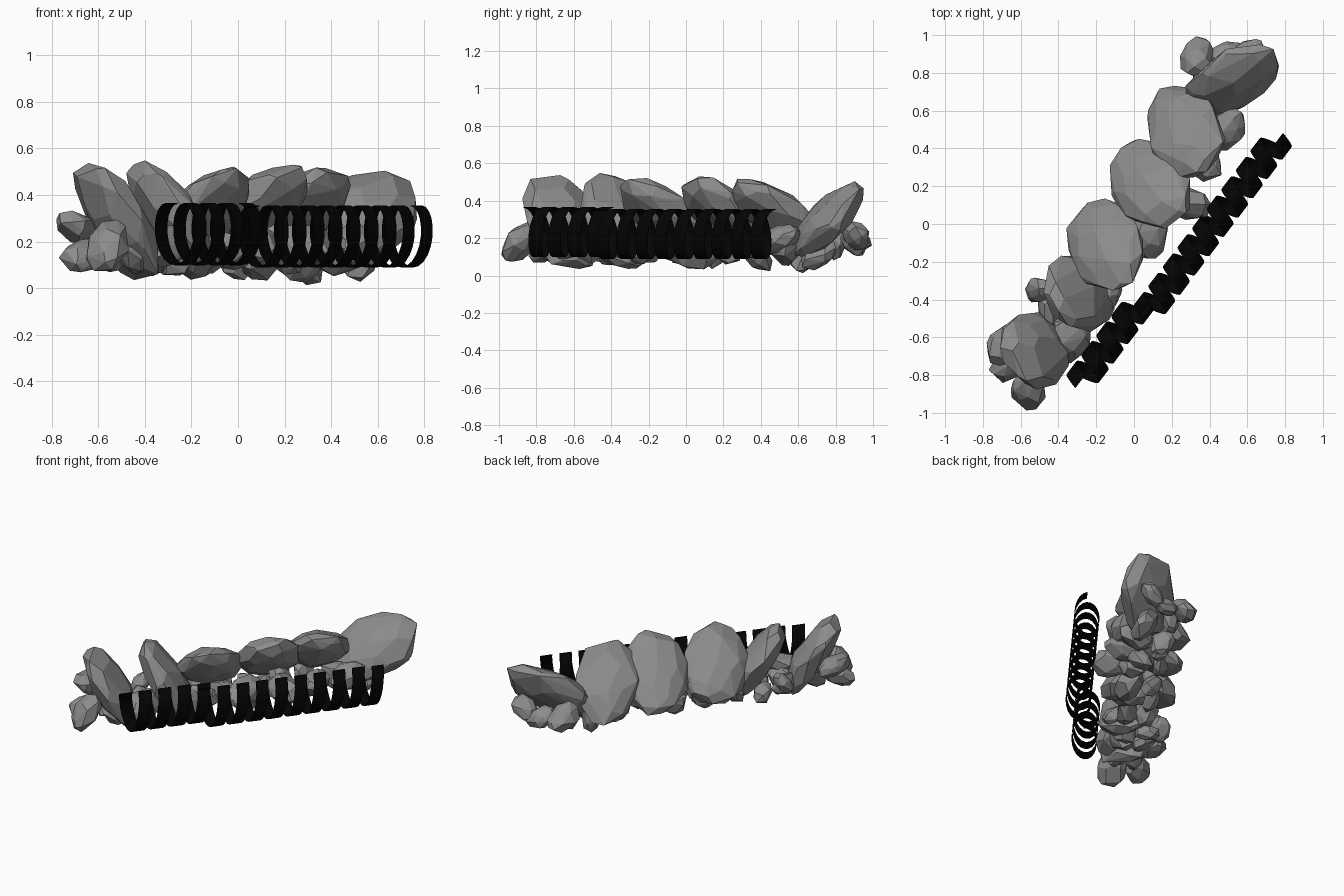
import bpy, bmesh, math, random
from mathutils import Vector, Matrix

if "Cube" in bpy.data.objects:
    bpy.data.objects.remove(bpy.data.objects["Cube"])

random.seed(11)


def material(name, colour):
    m = bpy.data.materials.new(name)
    m.diffuse_color = (*colour, 1)
    m.use_nodes = True
    m.node_tree.nodes["Principled BSDF"].inputs["Base Color"].default_value = m.diffuse_color
    return m


ROCK = material("rock grey", (0.26, 0.26, 0.26))
BLACK = material("wire black", (0.001, 0.001, 0.001))


def add_object(name, bm, mat):
    mesh = bpy.data.meshes.new(name)
    bm.to_mesh(mesh)
    bm.free()
    mesh.materials.append(mat)
    obj = bpy.data.objects.new(name, mesh)
    bpy.context.collection.objects.link(obj)
    return obj


def stone(name, centre, normal, long_axis, size, points):
    """Faceted boulder: hull of scattered points on a tilted ellipsoid."""
    n = Vector(normal).normalized()
    u = Vector(long_axis)
    u = (u - n * u.dot(n)).normalized()
    rot = Matrix((u, n.cross(u), n)).transposed()
    bm = bmesh.new()
    for i in range(points):
        z = 1 - 2 * (i + 0.5) / points
        a = i * 2.39996 + random.uniform(-0.35, 0.35)
        z = max(-1, min(1, z + random.uniform(-0.07, 0.07)))
        r = math.sqrt(1 - z * z)
        k = random.uniform(0.95, 1.07)
        p = Vector((r * math.cos(a) * size[0], r * math.sin(a) * size[1], z * size[2])) * k
        bm.verts.new(rot @ p + Vector(centre))
    bmesh.ops.convex_hull(bm, input=bm.verts[:])
    loose = [v for v in bm.verts if not v.link_faces]
    bmesh.ops.delete(bm, geom=loose, context='VERTS')
    bmesh.ops.dissolve_limit(bm, angle_limit=math.radians(9), verts=bm.verts[:], edges=bm.edges[:])
    bmesh.ops.recalc_face_normals(bm, faces=bm.faces[:])
    low = min(v.co.z for v in bm.verts)
    if low < 0.01:                       # rest on the ground
        bmesh.ops.translate(bm, verts=bm.verts[:], vec=(0, 0, 0.01 - low))
    return add_object(name, bm, ROCK)


# Large leaning slabs: centre, face normal, long axis
slabs = [
    ((-0.515, -0.66, 0.285), (0.75, 0.40, 0.53), (0.47, 0.25, -0.85)),
    ((-0.29, -0.37, 0.285), (0.75, 0.40, 0.53), (0.47, 0.25, -0.85)),
    ((-0.15, -0.11, 0.32), (-0.47, 0.40, 0.76), (-0.30, 0.72, -0.60)),
    ((0.09, 0.21, 0.33), (-0.44, 0.42, 0.77), (-0.48, 0.60, -0.60)),
    ((0.265, 0.49, 0.32), (-0.44, 0.42, 0.77), (-0.36, 0.70, -0.60)),
    ((0.52, 0.76, 0.30), (0.20, -0.77, 0.60), (0.70, 0.50, 0.50)),
]
for i, (c, n, u) in enumerate(slabs):
    stone(f"large_slab_{i + 1}", c, n, u, (0.30, 0.215, 0.10), 48)

# Medium stones packed beside and under the slabs: x, y, z, size
medium = [
    (0.50, 0.50, 0.20, 0.11), (0.28, 0.11, 0.19, 0.12), (0.08, -0.05, 0.18, 0.13),
    (-0.33, -0.61, 0.18, 0.13), (-0.17, -0.33, 0.16, 0.12), (0.36, 0.34, 0.17, 0.12),
    (-0.69, -0.64, 0.26, 0.11), (-0.56, -0.88, 0.18, 0.12), (-0.66, -0.75, 0.14, 0.10),
    (-0.51, -0.35, 0.20, 0.08), (0.33, 0.88, 0.21, 0.11), (0.49, 0.90, 0.17, 0.09),
    (0.61, 0.91, 0.21, 0.09),
]
for i, (x, y, z, s) in enumerate(medium):
    tilt = [random.uniform(-0.7, 0.7) for _ in range(3)]
    stone(f"medium_stone_{i + 1}", (x, y, z), (tilt[0], tilt[1], 0.6),
          (0.6 * tilt[1], tilt[2], -0.5), (s * 1.12, s * 0.85, s * 0.62), 26)

# Rubble in two rows under the slabs, larger stones on the wire side
for i in range(20):
    t = (i // 2 + 0.5) / 10
    side = -0.08 if i % 2 else 0.07
    x = -0.55 + 1.05 * t + side * 0.8 + random.uniform(-0.02, 0.02)
    y = -0.75 + 1.57 * t - side * 0.6 + random.uniform(-0.02, 0.02)
    s = random.uniform(0.075, 0.10) if i % 2 else random.uniform(0.10, 0.13)
    stone(f"small_stone_{i + 1}", (x, y, random.uniform(0.10, 0.18)),
          [random.uniform(-1, 1) for _ in range(3)],
          [random.uniform(-1, 1) for _ in range(3)], (s * 1.2, s * 0.85, s * 0.65), 20)


def coil(name, start, end, z, turns, width):
    """Flat ribbon wound as an oval helix around a straight line."""
    start, end = Vector((*start, z)), Vector((*end, z))
    axis = (end - start).normalized()
    side = axis.cross(Vector((0, 0, 1)))
    bm = bmesh.new()
    steps = int(turns * 20)
    previous = None
    for i in range(steps + 1):
        a = math.pi / 2 + 2 * math.pi * turns * i / steps
        p = start.lerp(end, i / steps) + side * (0.08 * math.cos(a))
        p.z += 0.132 * math.sin(a)
        pair = [bm.verts.new(p - axis * width / 2), bm.verts.new(p + axis * width / 2)]
        if previous:
            bm.faces.new((previous[0], previous[1], pair[1], pair[0]))
        previous = pair
    obj = add_object(name, bm, BLACK)
    mod = obj.modifiers.new("thickness", 'SOLIDIFY')
    mod.thickness = 0.003
    mod.offset = 0


# Two overlapping lengths of coiled wire in front of the stone wall
coil("wire_coil_short", (-0.285, -0.835), (0.03, -0.42), 0.232, 4, 0.085)
coil("wire_coil_long", (0.07, -0.47), (0.765, 0.45), 0.222, 9, 0.08)
